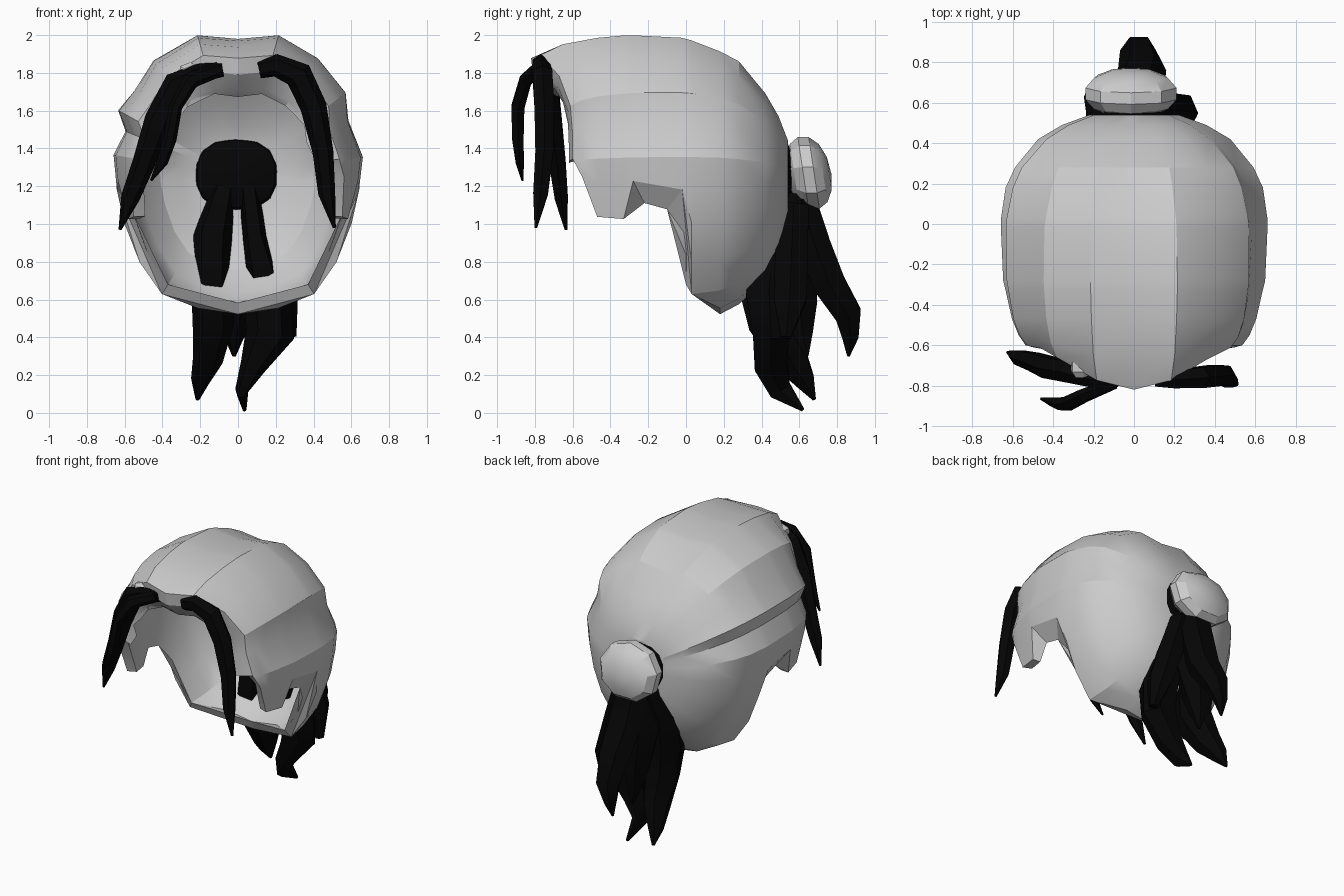
import bpy, bmesh, math
from mathutils import Vector

if "Cube" in bpy.data.objects:
    bpy.data.objects.remove(bpy.data.objects["Cube"])


def material(name, rgb):
    m = bpy.data.materials.new(name)
    m.diffuse_color = (*rgb, 1)
    m.use_nodes = True
    m.node_tree.nodes["Principled BSDF"].inputs["Base Color"].default_value = m.diffuse_color
    return m


GREY = material("grey hair", (0.6, 0.6, 0.6))
BLACK = material("black hair", (0.0015, 0.0015, 0.0015))


def finish(bm, name, mat, angle=35):
    bmesh.ops.recalc_face_normals(bm, faces=bm.faces)
    me = bpy.data.meshes.new(name)
    bm.to_mesh(me)
    bm.free()
    ob = bpy.data.objects.new(name, me)
    bpy.context.collection.objects.link(ob)
    me.materials.append(mat)
    bpy.ops.object.select_all(action='DESELECT')
    ob.select_set(True)
    bpy.context.view_layer.objects.active = ob
    bpy.ops.object.shade_smooth_by_angle(angle=math.radians(angle))
    return ob


# Hair cap: arches from front to back, folded along fixed angles
RIGHT = [(0, .73), (16, .78), (34, .76), (52, .73), (63, .66), (81, .67),
         (94, .645), (112, .65), (131, .69), (147, .74), (163, .75), (180, .75)]
LEFT = [(0, .73), (16, .78), (36, .765), (50, .72), (61, .73), (68, .645), (80, .67),
        (94, .645), (112, .65), (131, .69), (147, .74), (163, .75), (180, .75)]
# y, scale at the crown, scale at the sides, end angle, inner y shift, inner end angle
ARCHES = [(-.62, .62, .68, 80, 0, 80), (-.61, .74, .76, 80, 0, 80),
          (-.60, .86, .81, 80, .02, 80), (-.55, .94, .86, 90, .03, 90),
          (-.47, .985, .91, 111, .02, 113), (-.33, 1, .96, 111, 0, 113),
          (-.28, 1, .98, 92, .06, 104), (-.02, .98, 1, 96, -.08, 107),
          (.03, .96, 1, 147, -.03, 147), (.18, .88, .97, 180, -.02, 180),
          (.28, .81, .90, 180, -.02, 180), (.42, .58, .73, 180, -.04, 180),
          (.49, .42, .55, 180, -.06, 180), (.54, .25, .34, 180, -.07, 180)]
CENTRE = 1.25
THICK = .06


def radius(folds, deg):
    for (a, ra), (b, rb) in zip(folds, folds[1:]):
        if deg <= b:
            return ra + (rb - ra) * (deg - a) / (b - a)


def cap_rows(bm, inner):
    rows = []
    for i, (y, top, side, end, shift, inner_end) in enumerate(ARCHES):
        row = []
        for sign, folds, order in ((-1, LEFT, LEFT[:0:-1]), (1, RIGHT, RIGHT)):
            for deg, _ in order:
                d = min(deg, inner_end if inner else end)
                c, s = math.cos(math.radians(d)), math.sin(math.radians(d))
                w = max(0, c) ** 1.5
                r = radius(folds, d) * (top * w + side * (1 - w))
                if inner:
                    r -= THICK * min(1, r / .4) * (0.5 if i < 1 else 1)
                # the brow is pulled forward to a point in the middle
                pull = (.1, .2, .22, .13)[i] * max(0, c) ** 6 if i < 4 else 0
                if inner:
                    pull *= .6
                row.append(bm.verts.new((sign * r * s, y - pull + (shift if inner else 0),
                                         CENTRE + r * c)))
        rows.append(row)
    for a, b in zip(rows, rows[1:]):
        for j in range(len(a) - 1):
            bm.faces.new((a[j], a[j + 1], b[j + 1], b[j]))
    bm.faces.new(rows[-1])
    return rows


bm = bmesh.new()
outer, lining = cap_rows(bm, False), cap_rows(bm, True)
# rim joining the outside to the lining
for j in range(len(outer[0]) - 1):
    bm.faces.new((outer[0][j], outer[0][j + 1], lining[0][j + 1], lining[0][j]))
for i in range(len(ARCHES) - 1):
    if ARCHES[i][3] < 180:
        for j in (0, -1):
            bm.faces.new((outer[i][j], outer[i + 1][j], lining[i + 1][j], lining[i][j]))
bmesh.ops.remove_doubles(bm, verts=bm.verts, dist=.002)
bmesh.ops.dissolve_degenerate(bm, edges=bm.edges, dist=.001)
finish(bm, "hair_cap", GREY, 22)


def blob(name, mat, loc, size, seg, rings, angle, tilt=0, power=.8):
    bm = bmesh.new()
    bmesh.ops.create_uvsphere(bm, u_segments=seg, v_segments=rings, radius=1)
    for v in bm.verts:
        # pole along y, slightly boxy
        p = Vector((v.co.x, v.co.z, v.co.y))
        p = Vector([math.copysign(abs(k) ** power, k) for k in p])
        v.co = Vector((p.x * size[0], p.y * size[1] + tilt * p.z, p.z * size[2])) + Vector(loc)
    return finish(bm, name, mat, angle)


# Bun, the tie beneath it and the small knot on the brow
blob("bun", GREY, (-.015, .65, 1.265), (.235, .12, .2), 9, 7, 25, -.03, .95)
blob("bun_tie", BLACK, (-.01, .49, 1.265), (.235, .075, .2), 14, 6, 35)
blob("brow_knot", GREY, (-.25, -.71, 1.79), (.07, .06, .07), 7, 5, 25)


def strand(name, path, sides=6):
    """Tapered lock along points of (x, y, z, half width, half depth)."""
    bm = bmesh.new()
    pts = [Vector(p[:3]) for p in path]
    loops = []
    for i, p in enumerate(path):
        t = (pts[min(i + 1, len(pts) - 1)] - pts[max(i - 1, 0)]).normalized()
        u = t.cross(Vector((0, 1, 0))).normalized()
        v = t.cross(u)
        loops.append([bm.verts.new(pts[i] + u * p[3] * math.cos(k * math.tau / sides)
                                   + v * p[4] * math.sin(k * math.tau / sides))
                      for k in range(sides)])
    for a, b in zip(loops, loops[1:]):
        for k in range(sides):
            n = (k + 1) % sides
            bm.faces.new((a[k], a[n], b[n], b[k]))
    bm.faces.new(loops[0])
    bm.faces.new(loops[-1])
    return finish(bm, name, BLACK)


# Ponytail locks
strand("ponytail_left", [(-.08, .52, 1.17, .07, .13), (-.14, .45, .92, .115, .16),
                         (-.14, .42, .68, .11, .17), (-.13, .45, .48, .11, .14),
                         (-.16, .56, .28, .08, .1), (-.2, .63, .17, .05, .06),
                         (-.215, .68, .07, .01, .01)])
strand("ponytail_right", [(.06, .52, 1.17, .06, .12), (.09, .46, .92, .07, .15),
                          (.16, .44, .62, .13, .14), (.17, .45, .42, .13, .11),
                          (.08, .45, .25, .07, .1), (.02, .5, .12, .035, .07),
                          (.035, .62, .015, .01, .01)])
strand("ponytail_back", [(.0, .61, 1.12, .12, .09), (.02, .68, .88, .13, .1),
                         (.04, .76, .68, .12, .1), (.02, .86, .52, .09, .08),
                         (-.01, .87, .4, .04, .05), (-.02, .86, .3, .008, .008)])
strand("ponytail_middle", [(0, .58, 1.12, .14, .1), (-.02, .58, .85, .17, .12),
                           (-.03, .6, .58, .1, .11), (-.03, .62, .42, .05, .06),
                           (-.02, .64, .3, .01, .01)])
strand("ponytail_outer", [(.1, .57, 1.1, .06, .09), (.16, .56, .85, .09, .1),
                          (.24, .55, .6, .08, .1), (.28, .53, .4, .03, .03)])

# Loose locks on the brow
strand("brow_lock_left", [(-.08, -.78, 1.82, .04, .03), (-.2, -.77, 1.8, .05, .045),
                          (-.32, -.73, 1.74, .075, .06), (-.42, -.71, 1.55, .075, .06),
                          (-.5, -.68, 1.32, .06, .05), (-.57, -.66, 1.14, .05, .04),
                          (-.625, -.635, .97, .008, .008)])
strand("brow_lock_small", [(-.1, -.79, 1.82, .04, .03), (-.25, -.85, 1.76, .045, .035),
                           (-.33, -.89, 1.62, .035, .04), (-.36, -.89, 1.45, .035, .035),
                           (-.4, -.88, 1.33, .03, .025), (-.46, -.865, 1.23, .006, .006)])
strand("brow_lock_right", [(.11, -.77, 1.82, .05, .04), (.2, -.77, 1.84, .06, .05),
                           (.32, -.76, 1.79, .075, .06), (.4, -.75, 1.62, .07, .06),
                           (.45, -.75, 1.38, .055, .055), (.47, -.77, 1.16, .045, .045),
                           (.51, -.795, .98, .008, .008)])
